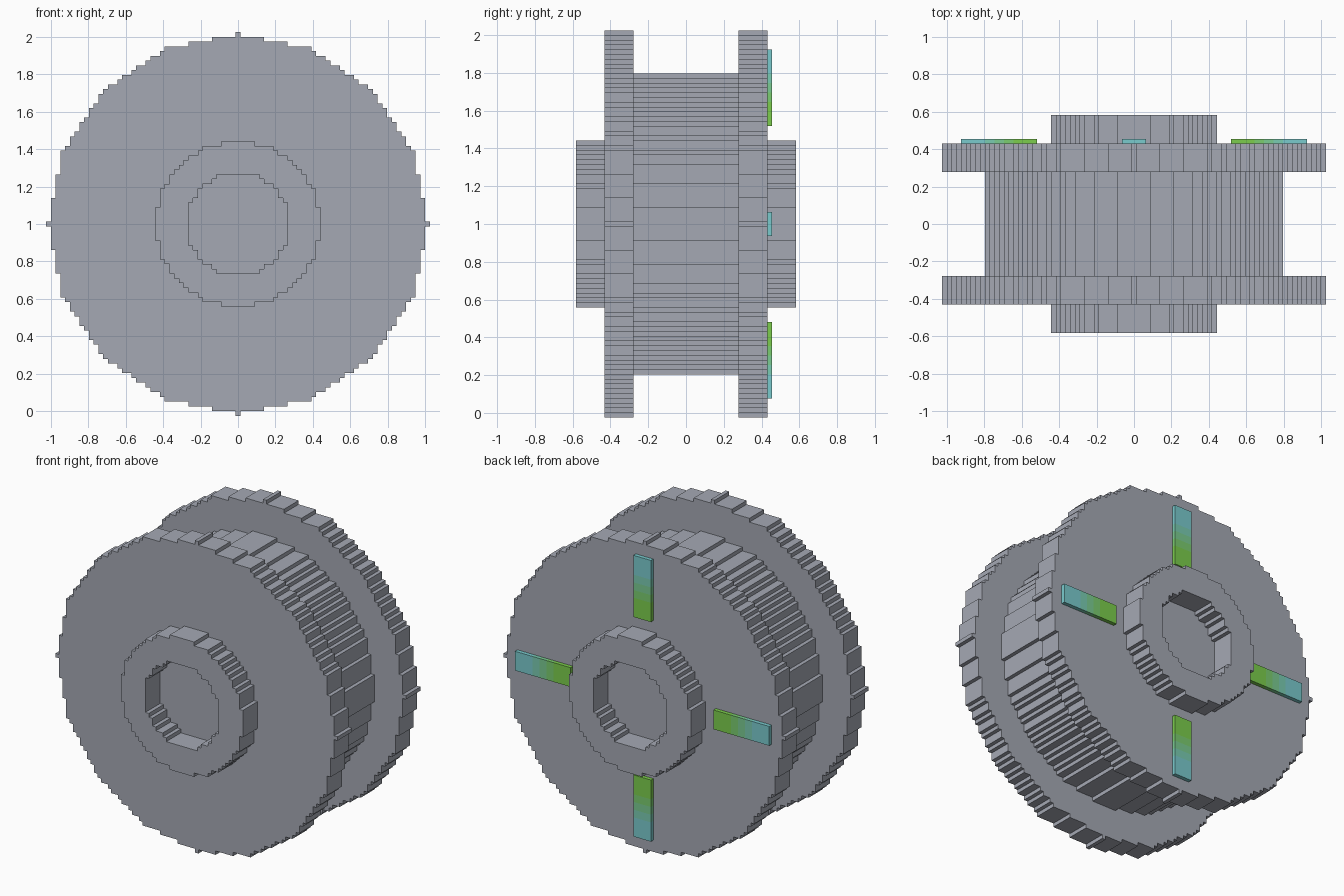
import bpy, bmesh, math

if "Cube" in bpy.data.objects:
    bpy.data.objects.remove(bpy.data.objects["Cube"])

V = 2 / 79          # size of one grid step
CZ = 1.0            # height of the axle


def srgb(r, g, b):
    def lin(c):
        c /= 255
        return c / 12.92 if c <= 0.04045 else ((c + 0.055) / 1.055) ** 2.4
    return (lin(r), lin(g), lin(b), 1)


def material(name, rgb):
    m = bpy.data.materials.new(name)
    m.diffuse_color = srgb(*rgb)
    m.use_nodes = True
    m.node_tree.nodes["Principled BSDF"].inputs["Base Color"].default_value = m.diffuse_color
    return m


grey = material("steel grey", (165, 169, 180))
bands = [material("teal", (122, 203, 206)),
         material("sea green", (122, 204, 178)),
         material("mint green", (123, 204, 146)),
         material("leaf green", (123, 205, 112)),
         material("bright green", (124, 206, 77))]


def inside(i, j, r):
    # sixteen-sided outline with corners on the axes
    return all(i * math.cos(a) + j * math.sin(a) <= r * math.cos(math.pi / 16)
               for a in (math.radians(11.25 + 22.5 * k) for k in range(4)))


def outline(r):
    # stair-stepped outline, right side downwards then mirrored upwards
    n = int(r)
    right = []
    for j in range(n, -n - 1, -1):
        cells = [i for i in range(n + 1) if inside(i, abs(j), r)]
        if cells:
            w = (max(cells) + 0.5) * V
            right += [(w, (j + 0.5) * V), (w, (j - 0.5) * V)]
    pts = right + [(-x, z) for x, z in reversed(right)]
    # drop points in the middle of straight runs
    keep = []
    for k, (x, z) in enumerate(pts):
        (px, pz), (nx, nz) = pts[k - 1], pts[(k + 1) % len(pts)]
        if abs((x - px) * (nz - z) - (z - pz) * (nx - x)) > 1e-9:
            keep.append((x, z))
    return keep


def stepped_disc(name, y0, y1, *radii):
    cu = bpy.data.curves.new(name, 'CURVE')
    cu.dimensions = '2D'
    cu.fill_mode = 'BOTH'
    cu.extrude = (y1 - y0) / 2 * V
    for r in radii:
        pts = outline(r)
        s = cu.splines.new('POLY')
        s.points.add(len(pts) - 1)
        for p, (x, z) in zip(s.points, pts):
            p.co = (x, z, 0, 1)
        s.use_cyclic_u = True
    tmp = bpy.data.objects.new(name + " outline", cu)
    bpy.context.collection.objects.link(tmp)
    dg = bpy.context.evaluated_depsgraph_get()
    me = bpy.data.meshes.new_from_object(tmp.evaluated_get(dg))
    bpy.data.objects.remove(tmp)
    bm = bmesh.new()
    bm.from_mesh(me)
    bmesh.ops.remove_doubles(bm, verts=bm.verts, dist=1e-5)
    bmesh.ops.recalc_face_normals(bm, faces=bm.faces)
    for f in bm.faces:
        f.smooth = False
    bm.to_mesh(me)
    bm.free()
    me.materials.clear()
    me.materials.append(grey)
    ob = bpy.data.objects.new(name, me)
    ob.rotation_euler.x = math.pi / 2
    ob.location = (0, (y0 + y1) / 2 * V, CZ)
    bpy.context.collection.objects.link(ob)


# drum, two rims, two hollow hubs
stepped_disc("drum", -11, 11, 31.7)
for side, s in (("front", -1), ("back", 1)):
    stepped_disc(side + "_rim", *sorted((11 * s, 17 * s)), 40)
    stepped_disc(side + "_hub", *sorted((17 * s, 23 * s)), 17.7, 10.8)


def light_strip(name, angle):
    # thin plate, teal at the rim end and green at the hub end
    bm = bmesh.new()
    bmesh.ops.create_cube(bm, size=1)
    for v in bm.verts:
        v.co = (v.co.x * 5 * V, (17.5 + v.co.y) * V, (28.5 + v.co.z * 16) * V)
    cuts = [31.5, 29.5, 27.5, 25.5]
    for c in cuts:
        bmesh.ops.bisect_plane(bm, geom=bm.verts[:] + bm.edges[:] + bm.faces[:],
                               plane_co=(0, 0, c * V), plane_no=(0, 0, 1))
    for f in bm.faces:
        f.material_index = sum(f.calc_center_median().z < c * V for c in cuts)
    me = bpy.data.meshes.new(name)
    bm.to_mesh(me)
    bm.free()
    for m in bands:
        me.materials.append(m)
    ob = bpy.data.objects.new(name, me)
    ob.rotation_euler.y = angle
    ob.location.z = CZ
    bpy.context.collection.objects.link(ob)


for k, where in enumerate(("top", "right", "bottom", "left")):
    light_strip(where + "_strip", k * math.pi / 2)
